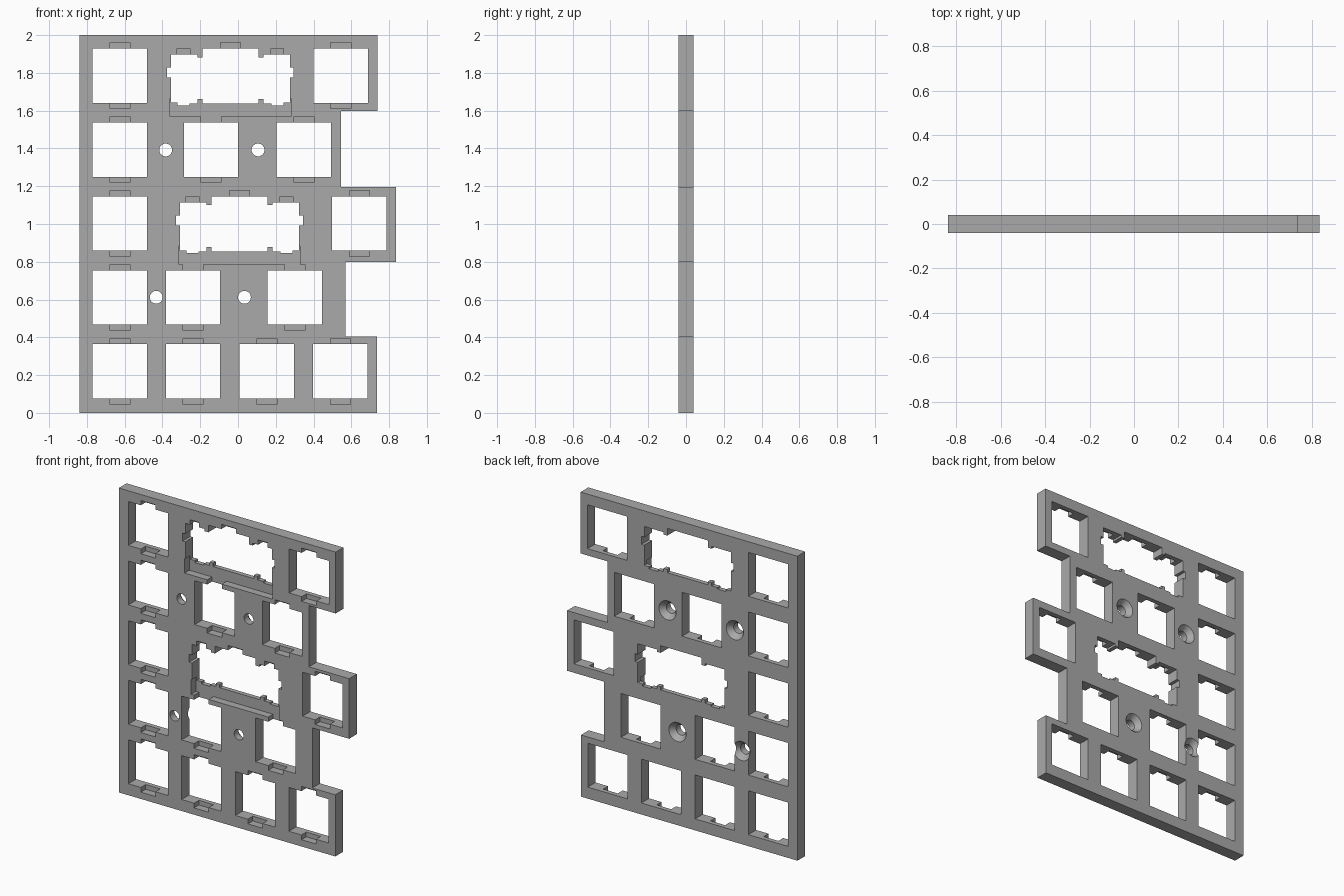
import bpy, bmesh

cube = bpy.data.objects.get("Cube")
if cube:
    bpy.data.objects.remove(cube, do_unlink=True)

FRONT, BACK, FLOOR = -0.04, 0.04, 0.01   # pocket floor leaves a thin rear lip
PITCH, ROW0, HALF = 0.3915, 0.2195, 0.144

grey = bpy.data.materials.new("plain grey")
grey.use_nodes = True
colour = (0.4, 0.4, 0.4, 1)
grey.diffuse_color = colour
grey.node_tree.nodes["Principled BSDF"].inputs["Base Color"].default_value = colour


def make_object(name, bm):
    bmesh.ops.recalc_face_normals(bm, faces=bm.faces)
    mesh = bpy.data.meshes.new(name)
    bm.to_mesh(mesh)
    bm.free()
    obj = bpy.data.objects.new(name, mesh)
    obj.data.materials.append(grey)
    bpy.context.collection.objects.link(obj)
    return obj


def prism(name, outline, y0, y1):
    """Extrude an (x, z) outline through the thickness."""
    bm = bmesh.new()
    face = bm.faces.new([bm.verts.new((x, y0, z)) for x, z in outline])
    ext = bmesh.ops.extrude_face_region(bm, geom=[face])
    for v in ext["geom"]:
        if isinstance(v, bmesh.types.BMVert):
            v.co.y = y1
    return make_object(name, bm)


def rect(x0, x1, z0, z1):
    return [(x0, z0), (x1, z0), (x1, z1), (x0, z1)]


def cut(cutter):
    cutter.hide_render = True
    mod = plate.modifiers.new("cut", "BOOLEAN")
    mod.operation, mod.solver, mod.object = "DIFFERENCE", "EXACT", cutter
    bpy.context.view_layer.objects.active = plate
    bpy.ops.object.modifier_apply(modifier=mod.name)
    bpy.data.objects.remove(cutter, do_unlink=True)


def pocket(x0, x1, z0, z1):
    cut(prism("pocket_cutter", rect(x0, x1, z0, z1), FRONT - 0.05, FLOOR))


def clip_pocket(x, z):
    pocket(x - 0.053, x + 0.053, z - HALF - 0.031, z + HALF + 0.031)


# Plate with a stepped right-hand edge, bottom row to top row
edges = [0.735, 0.568, 0.836, 0.544, 0.738]
levels = [0, 0.405, 0.80, 1.195, 1.597, 2]
outline = [(-0.838, 2), (-0.838, 0)]
for i, x in enumerate(edges):
    outline += [(x, levels[i]), (x, levels[i + 1])]
plate = prism("switch_plate", outline, FRONT, BACK)
bpy.context.view_layer.objects.active = plate

# Square openings with clip pockets above and below
rows = [
    [-0.625, -0.238, 0.153, 0.542],
    [-0.625, -0.238, 0.301],
    [-0.625, 0.642],
    [-0.625, -0.143, 0.349],
    [-0.625, 0.544],
]
for i, row in enumerate(rows):
    z = ROW0 + PITCH * i
    for x in row:
        cut(prism("opening_cutter", rect(x - HALF, x + HALF, z - HALF, z + HALF), -0.1, 0.1))
        clip_pocket(x, z)

# Wide openings with stabiliser wings; the half profile is mirrored
half = [(0.148, 0.144), (0.148, 0.097), (0.175, 0.097), (0.175, 0.112),
        (0.315, 0.112), (0.315, 0.042), (0.335, 0.042), (0.335, -0.01),
        (0.315, -0.01), (0.315, -0.143), (0.28, -0.143), (0.28, -0.157),
        (0.217, -0.157), (0.217, -0.147), (0.175, -0.147), (0.175, -0.125),
        (0.148, -0.125), (0.148, -0.147)]
full = half + [(-x, z) for x, z in reversed(half)]
for cx, i in ((-0.04, 4), (0.008, 2)):
    cz = ROW0 + PITCH * i
    cut(prism("wide_cutter", [(cx + x, cz + z) for x, z in full], -0.1, 0.1))
    # Long pocket below, then clip pockets along the top
    pocket(cx - 0.32, cx + 0.32, cz - 0.217, cz - 0.12)
    pocket(cx - 0.053, cx + 0.053, cz, cz + HALF + 0.031)
    for side in (-1, 1):
        mid = cx + side * 0.248
        pocket(mid - 0.034, mid + 0.034, cz, cz + HALF)

# Countersunk screw holes, widening towards the back
for x, z in ((-0.383, 1.392), (0.106, 1.392), (-0.433, 0.612), (0.034, 0.612)):
    bm = bmesh.new()
    rings = []
    for y, r in ((-0.1, 0.034), (0.005, 0.034), (BACK, 0.0625), (0.1, 0.0625)):
        ring = bmesh.ops.create_circle(bm, segments=32, radius=r)["verts"]
        for v in ring:
            v.co = (x + v.co.x, y, z + v.co.y)
        rings.append(ring)
    for a, b in zip(rings, rings[1:]):
        for k in range(32):
            n = (k + 1) % 32
            bm.faces.new((a[k], a[n], b[n], b[k]))
    bm.faces.new(rings[0])
    bm.faces.new(rings[-1])
    cut(make_object("screw_cutter", bm))

# Smooth only the round bores
bpy.ops.object.select_all(action="DESELECT")
plate.select_set(True)
bpy.context.view_layer.objects.active = plate
bpy.ops.object.shade_smooth_by_angle(angle=0.5)
